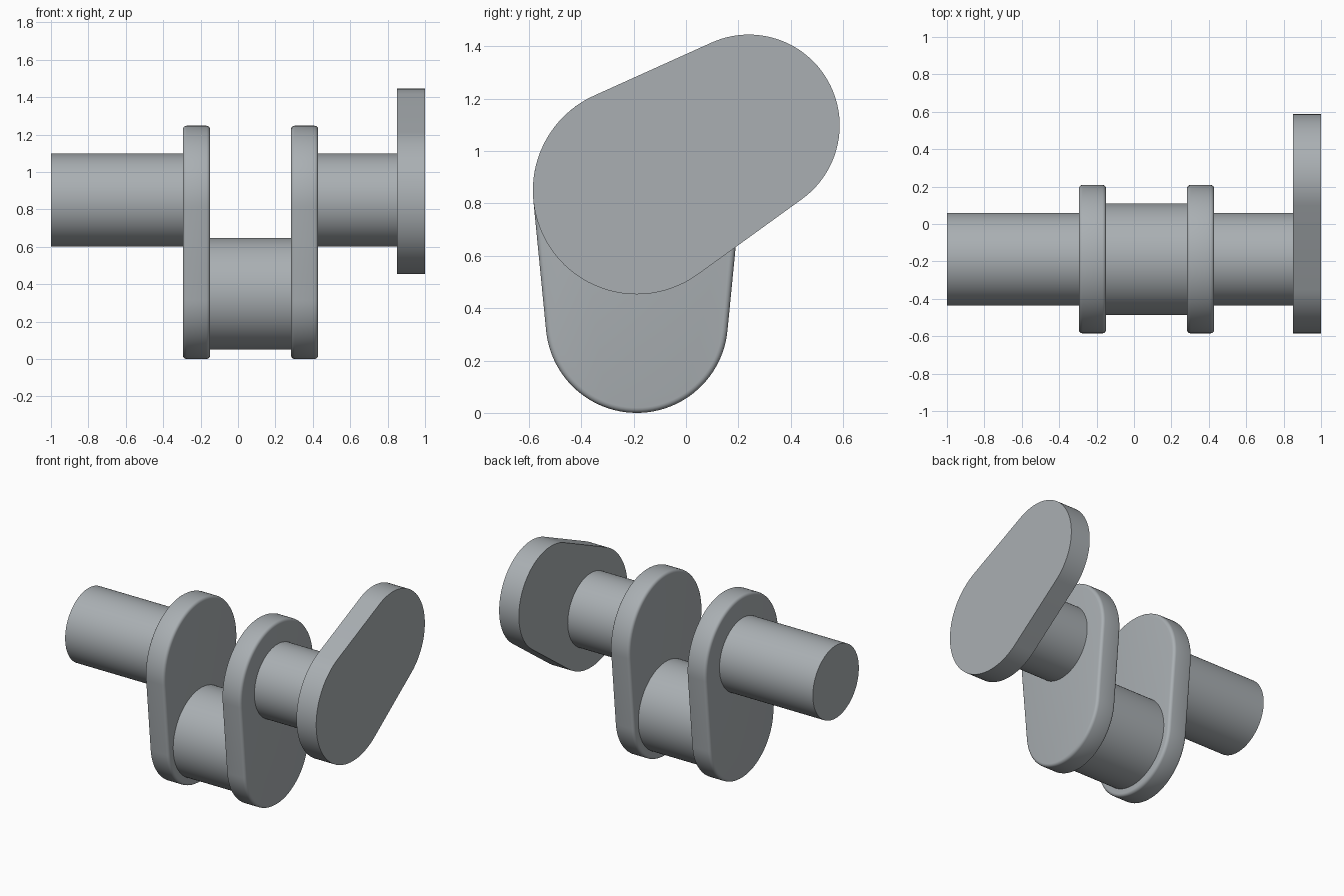
import bpy
import bmesh
import math

if "Cube" in bpy.data.objects:
    bpy.data.objects.remove(bpy.data.objects["Cube"])

STEEL = bpy.data.materials.new("steel_grey")
STEEL.diffuse_color = (0.40, 0.43, 0.45, 1)
STEEL.use_nodes = True
STEEL.node_tree.nodes["Principled BSDF"].inputs["Base Color"].default_value = STEEL.diffuse_color

MAIN = (0.0, 0.85)          # main axis, relative y and z
AXIS_Y = -0.188
MAIN = (AXIS_Y, 0.85)       # main journal axis (y, z)
PIN = (AXIS_Y, 0.348)       # offset crank pin axis
TIP = (0.24, 1.098)         # far end of the end arm
SEGS = 48


def arc(center, radius, start, end, n):
    """Points along an arc in the y-z plane, both ends included."""
    return [(center[0] + radius * math.cos(start + (end - start) * i / n),
             center[1] + radius * math.sin(start + (end - start) * i / n))
            for i in range(n + 1)]


def lobe(c1, r1, c2, r2):
    """Outline of two circles joined by their outer tangents."""
    dy, dz = c2[0] - c1[0], c2[1] - c1[1]
    t = math.atan2(dz, dy)
    phi = math.acos((r1 - r2) / math.hypot(dy, dz))
    return (arc(c1, r1, t + phi, t + 2 * math.pi - phi, SEGS)
            + arc(c2, r2, t - phi, t + phi, SEGS))


def extrude_x(name, outline, x0, x1, bevel=0.0):
    """Solid made by sweeping a y-z outline from x0 to x1."""
    bm = bmesh.new()
    a = [bm.verts.new((x0, y, z)) for y, z in outline]
    b = [bm.verts.new((x1, y, z)) for y, z in outline]
    bm.faces.new(a[::-1])
    bm.faces.new(b)
    for i in range(len(a)):
        j = (i + 1) % len(a)
        bm.faces.new((a[i], a[j], b[j], b[i]))
    bmesh.ops.recalc_face_normals(bm, faces=bm.faces)
    mesh = bpy.data.meshes.new(name)
    bm.to_mesh(mesh)
    bm.free()
    mesh.materials.append(STEEL)
    obj = bpy.data.objects.new(name, mesh)
    bpy.context.collection.objects.link(obj)
    bpy.ops.object.select_all(action='DESELECT')
    obj.select_set(True)
    bpy.context.view_layer.objects.active = obj
    if bevel:
        mod = obj.modifiers.new("rounded_rim", 'BEVEL')
        mod.width = bevel
        mod.segments = 4
        mod.limit_method = 'ANGLE'
        mod.angle_limit = math.radians(60)
        bpy.ops.object.modifier_apply(modifier=mod.name)
    bpy.ops.object.shade_smooth_by_angle(angle=math.radians(30))
    return obj


def shaft(name, center, radius, x0, x1):
    return extrude_x(name, arc(center, radius, 0, 2 * math.pi, 96)[:-1], x0, x1)


# Main journals and the crank pin
shaft("left_journal", MAIN, 0.248, -1.0, -0.29)
shaft("right_journal", MAIN, 0.248, 0.425, 0.855)
shaft("crank_pin", PIN, 0.298, -0.155, 0.29)

# Webs with rounded rims either side of the pin
web = lobe(MAIN, 0.397, PIN, 0.348)
extrude_x("left_web", web, -0.295, -0.149, 0.02)
extrude_x("right_web", web, 0.283, 0.429, 0.02)

# Sharp-edged arm at the right end
extrude_x("end_arm", lobe(MAIN, 0.397, TIP, 0.347), 0.851, 1.0)
